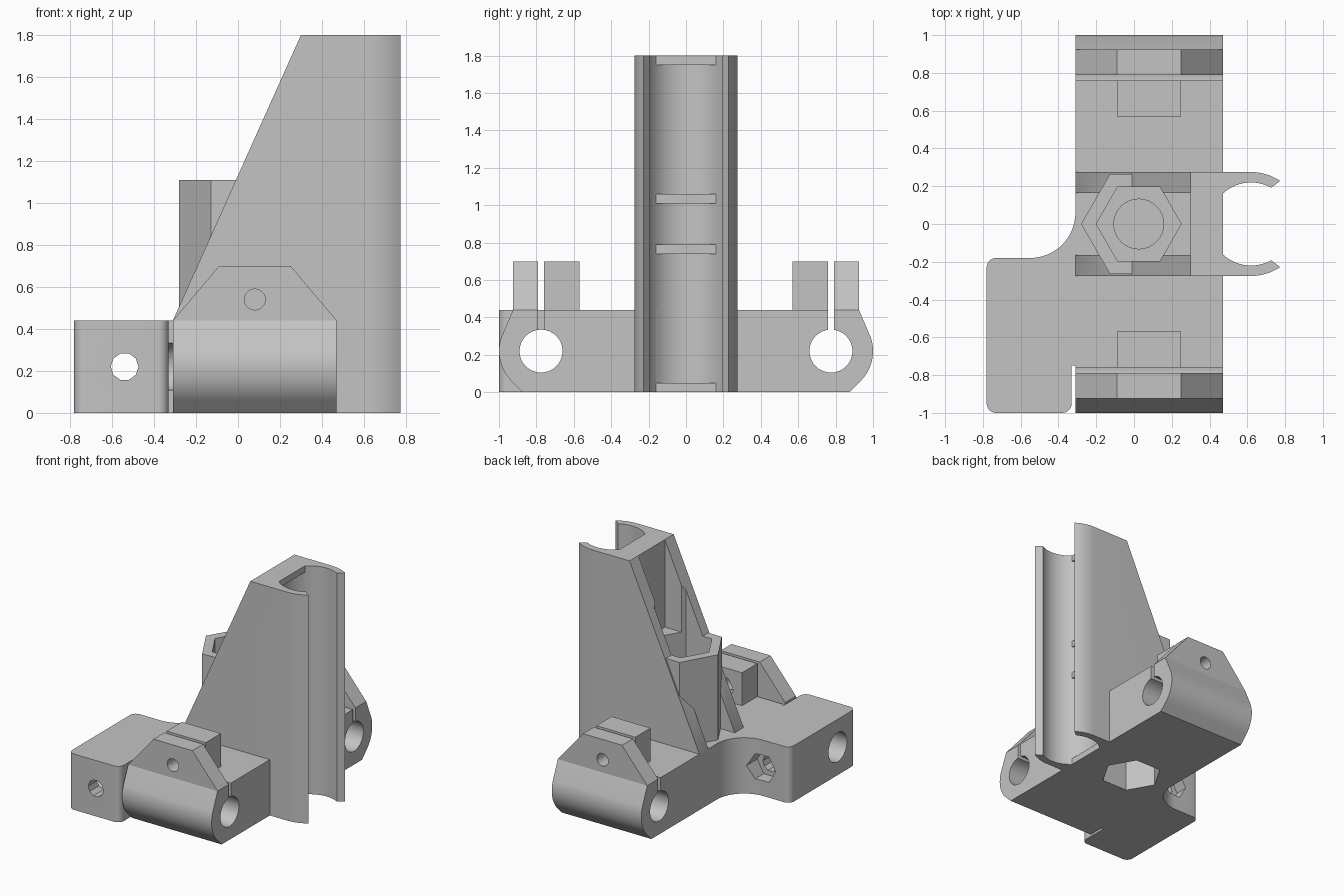
import bpy, bmesh
from math import sin, cos, radians

if "Cube" in bpy.data.objects:
    bpy.data.objects.remove(bpy.data.objects["Cube"], do_unlink=True)

grey = bpy.data.materials.new("plain_grey")
grey.use_nodes = True
grey.diffuse_color = (0.55, 0.55, 0.55, 1)
grey.node_tree.nodes["Principled BSDF"].inputs["Base Color"].default_value = (0.55, 0.55, 0.55, 1)


def arc(cx, cy, r, start, end, steps=8):
    angles = [radians(start + (end - start) * i / steps) for i in range(steps + 1)]
    return [(cx + r * cos(a), cy + r * sin(a)) for a in angles]


def circle(cx, cy, r, sides=32):
    return arc(cx, cy, r, 0, 360, sides)[:-1]


def rect(u0, v0, u1, v1):
    return [(u0, v0), (u1, v0), (u1, v1), (u0, v1)]


def prism(name, outline, axis, lo, hi):
    """Extrude a 2D outline along an axis between two positions."""
    place = {"x": lambda u, v, w: (w, u, v),
             "y": lambda u, v, w: (u, w, v),
             "z": lambda u, v, w: (u, v, w)}[axis]
    bm = bmesh.new()
    rings = [[bm.verts.new(place(u, v, w)) for u, v in outline] for w in (lo, hi)]
    bm.faces.new(rings[0])
    bm.faces.new(rings[1])
    count = len(outline)
    for i in range(count):
        j = (i + 1) % count
        bm.faces.new((rings[0][i], rings[0][j], rings[1][j], rings[1][i]))
    bmesh.ops.recalc_face_normals(bm, faces=bm.faces)
    mesh = bpy.data.meshes.new(name)
    bm.to_mesh(mesh)
    bm.free()
    mesh.materials.append(grey)
    ob = bpy.data.objects.new(name, mesh)
    bpy.context.collection.objects.link(ob)
    return ob


def combine(target, operation, tools):
    """Apply booleans, then drop the tool objects."""
    for tool in tools:
        mod = target.modifiers.new("bool", "BOOLEAN")
        mod.operation, mod.solver, mod.object = operation, "EXACT", tool
        bpy.context.view_layer.objects.active = target
        bpy.ops.object.modifier_apply(modifier=mod.name)
        bpy.data.objects.remove(tool, do_unlink=True)


NUT_X = 0.025
BORE_X, BORE_R = 0.62, 0.22
HEIGHT, BASE_H = 1.8, 0.44


def shared_cuts():
    """Nut pockets, screw clearance and bearing seats, used by base and tower."""
    pocket = circle(NUT_X, 0, 0.225, 6)
    cuts = [prism("cut", pocket, "z", -0.1, 0.25),
            prism("cut", pocket, "z", 0.45, 1.9),
            prism("cut", circle(NUT_X, 0, 0.132), "z", 0.27, 0.5)]
    seat = arc(BORE_X, 0, BORE_R, 133, 227, 12) + [(0.5, -0.12), (0.5, 0.12)]
    for lo, hi in ((0.05, 0.74), (0.79, 1.01), (1.06, 1.75)):
        cuts.append(prism("cut", seat, "z", lo, hi))
    return cuts


# Base bar with rounded ends, and the side ear blended into it
end = [(0.873, 0)] + arc(0.775, 0.22, 0.225, -45, 20, 14) + [(0.925, BASE_H)]
base = prism("base", end + [(-y, z) for y, z in reversed(end)], "x", -0.31, 0.47)
ear = prism("ear", arc(-0.38, -0.95, 0.05, 0, -90) + arc(-0.73, -0.95, 0.05, -90, -180)
            + arc(-0.73, -0.23, 0.05, 180, 90) + arc(-0.55, 0.06, 0.24, -90, 0, 14)
            + [(-0.25, 0.06), (-0.25, -0.75), (-0.33, -0.75)], "z", 0, BASE_H)
combine(base, "UNION", [ear])

# Rod holes, clamp slots, ear screw hole and its nut trap
for s in (-1, 1):
    combine(base, "DIFFERENCE", [
        prism("cut", circle(s * 0.775, 0.22, 0.115), "x", -1, 1),
        prism("cut", rect(s * 0.76, 0.3, s * 0.79, 0.6), "x", -0.318, 0.6)])
combine(base, "DIFFERENCE", [
    prism("cut", circle(-0.54, 0.22, 0.066, 10), "y", -1.1, 0.1),
    prism("cut", circle(-0.54, 0.22, 0.115, 6), "y", -0.28, 0.1)] + shared_cuts())

# Clamp jaws with screw hole and captive nut
jaws = []
for side, s in (("front", -1), ("back", 1)):
    outer = prism(side + "_outer_jaw", [(-0.31, BASE_H), (-0.09, 0.7), (0.25, 0.7), (0.47, BASE_H)],
                  "y", s * 0.79, s * 0.925)
    inner = prism(side + "_inner_jaw", rect(-0.09, BASE_H, 0.25, 0.7), "y", s * 0.57, s * 0.76)
    for jaw in (outer, inner):
        combine(jaw, "DIFFERENCE", [prism("cut", circle(0.08, 0.54, 0.05, 20), "y", s * 0.5, s)])
    combine(inner, "DIFFERENCE", [prism("cut", circle(0.08, 0.54, 0.095, 6), "y", s * 0.5, s * 0.66)])
    jaws += [outer, inner]

# Tower with open bearing holder
half = [(-0.31, 0.275)] + arc(BORE_X, 0, 0.275, 90, 56, 8) + arc(BORE_X, 0, BORE_R, 61, 133, 12)
tower = prism("tower", half + [(x, -y) for x, y in reversed(half)], "z", 0, HEIGHT)
combine(tower, "DIFFERENCE", [
    prism("cut", [(-0.31, BASE_H), (0.3, HEIGHT), (0.3, 2), (-0.6, 2), (-0.6, BASE_H)], "y", -0.5, 0.5),
    prism("cut", rect(-0.5, -0.165, 0.3, 0.165), "z", BASE_H, 2)])

# Hexagonal nut column and the floor of the pocket beside it
combine(tower, "UNION", [
    prism("column", circle(NUT_X, 0, 0.305, 6), "z", 0.02, 1.11),
    prism("floor", rect(NUT_X, -0.2, 0.32, 0.2), "z", 0.02, 1.11)])
combine(tower, "DIFFERENCE", shared_cuts())

# Smooth the curves, keep corners sharp
bpy.ops.object.select_all(action="DESELECT")
for ob in [base, tower] + jaws:
    ob.select_set(True)
bpy.context.view_layer.objects.active = base
bpy.ops.object.shade_smooth_by_angle(angle=radians(25))
